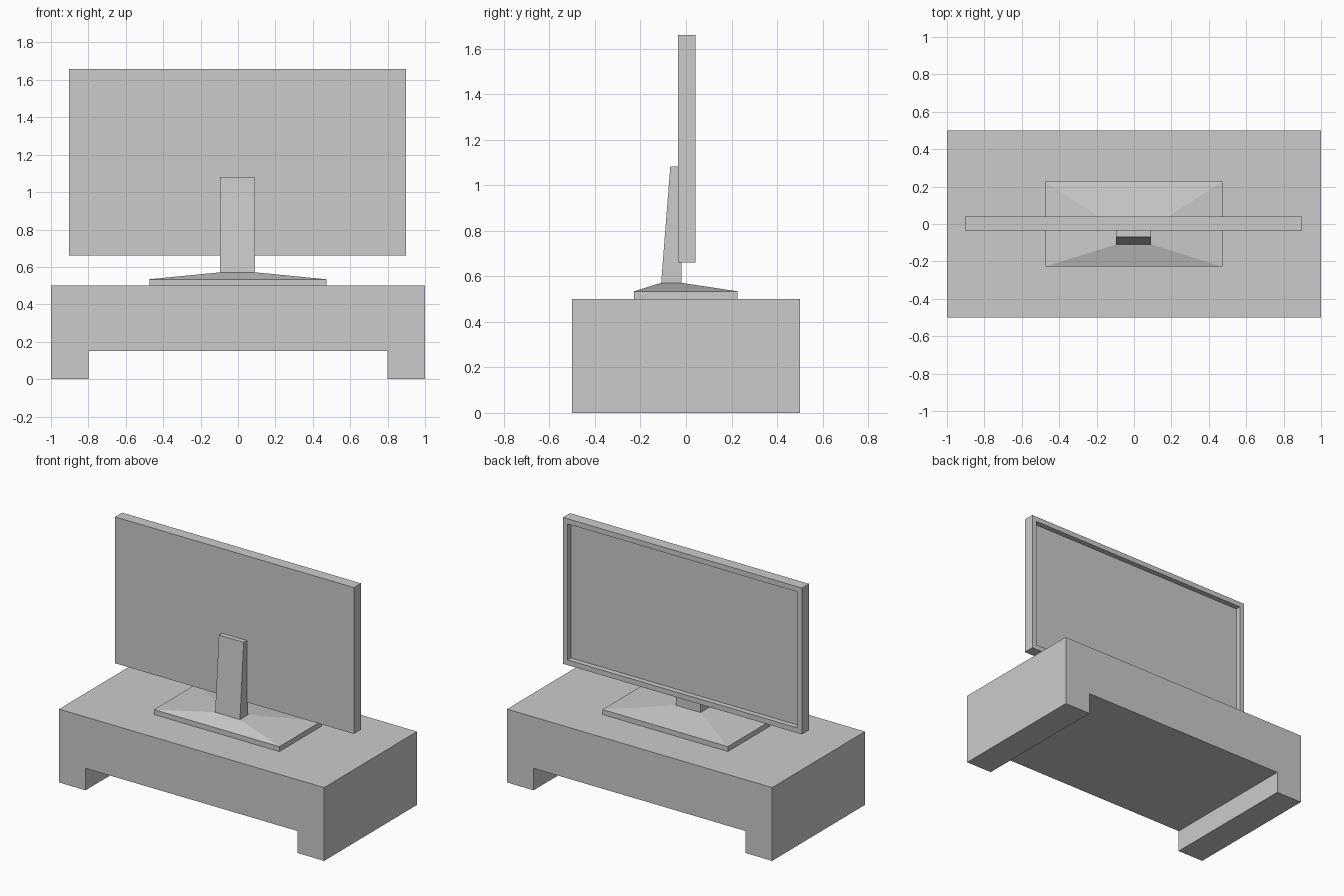
import bpy, bmesh

if "Cube" in bpy.data.objects:
    bpy.data.objects.remove(bpy.data.objects["Cube"])


def finish(name, bm):
    bmesh.ops.recalc_face_normals(bm, faces=bm.faces)
    mesh = bpy.data.meshes.new(name)
    bm.to_mesh(mesh)
    bm.free()
    obj = bpy.data.objects.new(name, mesh)
    bpy.context.collection.objects.link(obj)
    return obj


def extrude_profile(name, profile, y0, y1):
    """Extrude an (x, z) outline along y."""
    bm = bmesh.new()
    face = bm.faces.new([bm.verts.new((x, y0, z)) for x, z in profile])
    new = bmesh.ops.extrude_face_region(bm, geom=[face])["geom"]
    verts = [v for v in new if isinstance(v, bmesh.types.BMVert)]
    bmesh.ops.translate(bm, verts=verts, vec=(0, y1 - y0, 0))
    return finish(name, bm)


def loft_rects(name, sections):
    """Capped loft through (x0, x1, y0, y1, z) rectangles."""
    bm = bmesh.new()
    rings = [[bm.verts.new(p) for p in ((x0, y0, z), (x1, y0, z), (x1, y1, z), (x0, y1, z))]
             for x0, x1, y0, y1, z in sections]
    for a, b in zip(rings, rings[1:]):
        for i in range(4):
            j = (i + 1) % 4
            bm.faces.new((a[i], a[j], b[j], b[i]))
    bm.faces.new(rings[0])
    bm.faces.new(rings[-1])
    return finish(name, bm)


# Low cabinet with a full-depth gap between its end feet
half = [(0.8, 0.15), (0.8, 0), (1, 0), (1, 0.5)]
extrude_profile("cabinet", half + [(-x, z) for x, z in reversed(half)], -0.5, 0.5)

# Stand: flat plinth, sloped top, then tapering neck
loft_rects("stand", [
    (-0.474, 0.472, -0.228, 0.226, 0.5),
    (-0.474, 0.472, -0.228, 0.226, 0.534),
    (-0.096, 0.091, -0.109, -0.02, 0.571),
    (-0.096, 0.091, -0.069, -0.02, 1.082),
])

# Screen panel with the display recessed into the +y face
x0, x1, y0, y1, z0, z1 = -0.903, 0.899, -0.035, 0.041, 0.661, 1.659
border, depth = 0.05, 0.036
screen = loft_rects("screen", [(x0, x1, y0, y1, z0), (x0, x1, y0, y1, z1)])
bm = bmesh.new()
bm.from_mesh(screen.data)
display = max(bm.faces, key=lambda f: f.normal.y)
bmesh.ops.inset_region(bm, faces=[display], thickness=border)
new = bmesh.ops.extrude_face_region(bm, geom=[display])["geom"]
bmesh.ops.translate(bm, verts=[v for v in new if isinstance(v, bmesh.types.BMVert)],
                    vec=(0, -depth, 0))
if display.is_valid:
    bmesh.ops.delete(bm, geom=[display], context="FACES_ONLY")
bmesh.ops.recalc_face_normals(bm, faces=bm.faces)
bm.to_mesh(screen.data)
bm.free()
